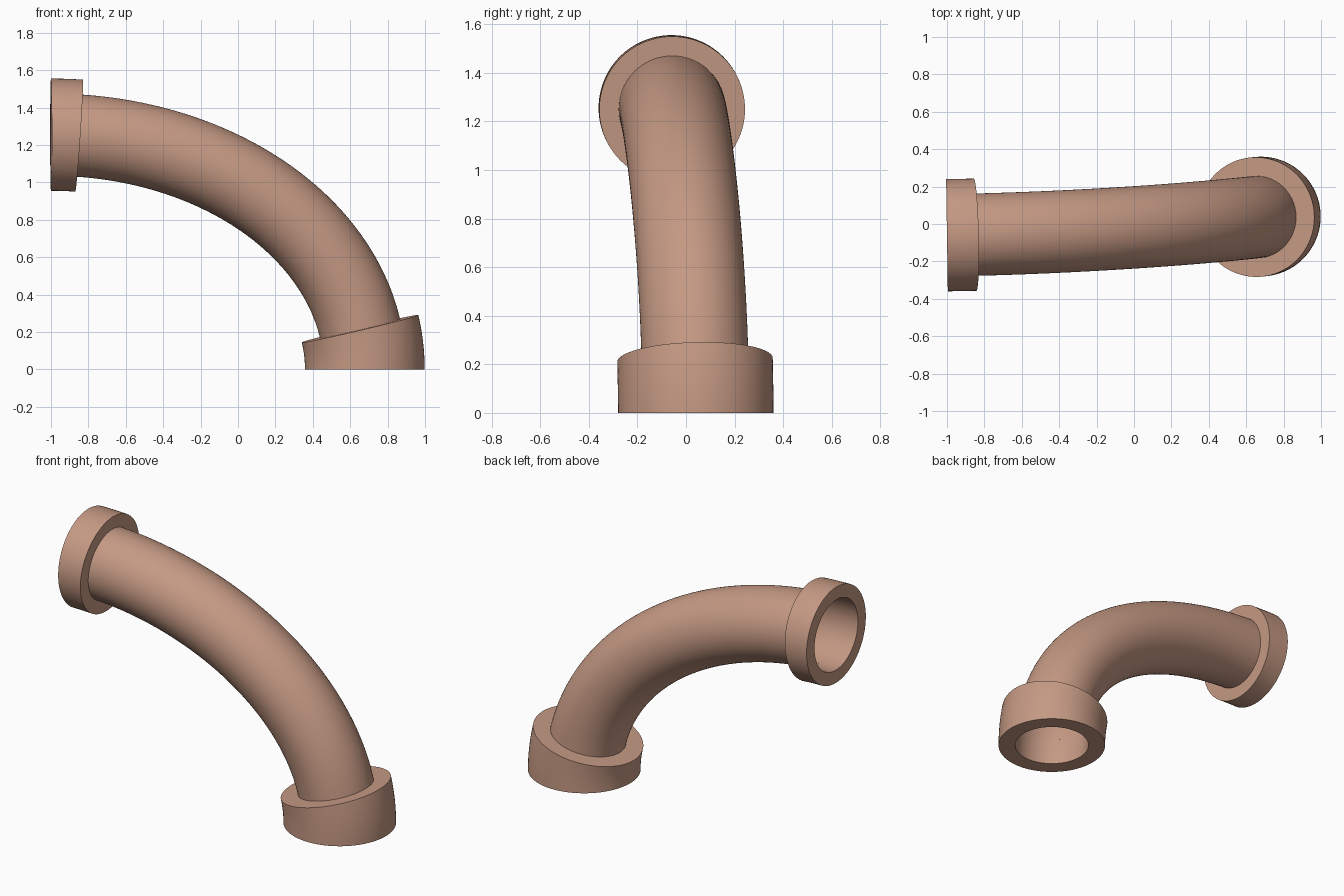
import bpy, bmesh, math
from mathutils import Vector

if "Cube" in bpy.data.objects:
    bpy.data.objects.remove(bpy.data.objects["Cube"])

SIDES = 96
PIPE_R = 0.22

clay = bpy.data.materials.new("clay_brown")
clay.diffuse_color = (0.56, 0.32, 0.23, 1)
clay.use_nodes = True
clay.node_tree.nodes["Principled BSDF"].inputs["Base Color"].default_value = clay.diffuse_color


def centre(u):
    """Centreline: quarter ellipse from the upper left end down to the floor, drifting in y."""
    t = u * math.pi / 2
    drift = 0.4 * (u**3 - 2 * u**2 + u) + 3 * u**2 - 2 * u**3
    return Vector((-1 + 1.678 * math.sin(t), -0.06 + 0.1 * drift, 1.255 * math.cos(t)))


def ring(bm, u, radius):
    """Circle of vertices square to the centreline."""
    c = centre(u)
    tangent = (centre(u + 1e-4) - centre(u - 1e-4)).normalized()
    side = Vector((0, 1, 0))
    side = (side - tangent * side.dot(tangent)).normalized()
    up = side.cross(tangent)
    angles = [2 * math.pi * i / SIDES for i in range(SIDES)]
    return [bm.verts.new(c + radius * (math.cos(a) * side + math.sin(a) * up)) for a in angles]


def sweep(name, stations):
    """Skin a list of (position along path, radius) rings."""
    bm = bmesh.new()
    rings = [ring(bm, u, r) for u, r in stations]
    for a, b in zip(rings, rings[1:]):
        for i in range(SIDES):
            j = (i + 1) % SIDES
            bm.faces.new((a[i], b[i], b[j], a[j]))
    # outward normals: compare the widest band with the centreline
    bm.normal_update()
    k = len(stations) // 2
    f = rings[k][0].link_faces[0]
    u_mid = stations[k][0]
    if sum(((w.normal.dot(w.calc_center_median() - centre(u_mid))) for w in rings[k][0].link_faces)) < 0:
        bmesh.ops.reverse_faces(bm, faces=bm.faces[:])
    mesh = bpy.data.meshes.new(name)
    bm.to_mesh(mesh)
    bm.free()
    mesh.materials.append(clay)
    obj = bpy.data.objects.new(name, mesh)
    bpy.context.collection.objects.link(obj)
    bpy.ops.object.select_all(action='DESELECT')
    obj.select_set(True)
    bpy.context.view_layer.objects.active = obj
    bpy.ops.object.shade_smooth_by_angle(angle=math.radians(35))
    return obj


def collar(name, u0, u1, radius, steps=8):
    """Thick band around the pipe, following its bend, with flat ring faces."""
    wall = [(u0 + (u1 - u0) * i / steps, radius) for i in range(steps + 1)]
    sweep(name, [(u0, PIPE_R)] + wall + [(u1, PIPE_R)])


# Thin open pipe and a collar at each end
sweep("bent_pipe", [(i / 64, PIPE_R) for i in range(65)])
collar("upper_collar", 0.0, 0.057, 0.30)
collar("lower_collar", 0.889, 1.0, 0.32)
